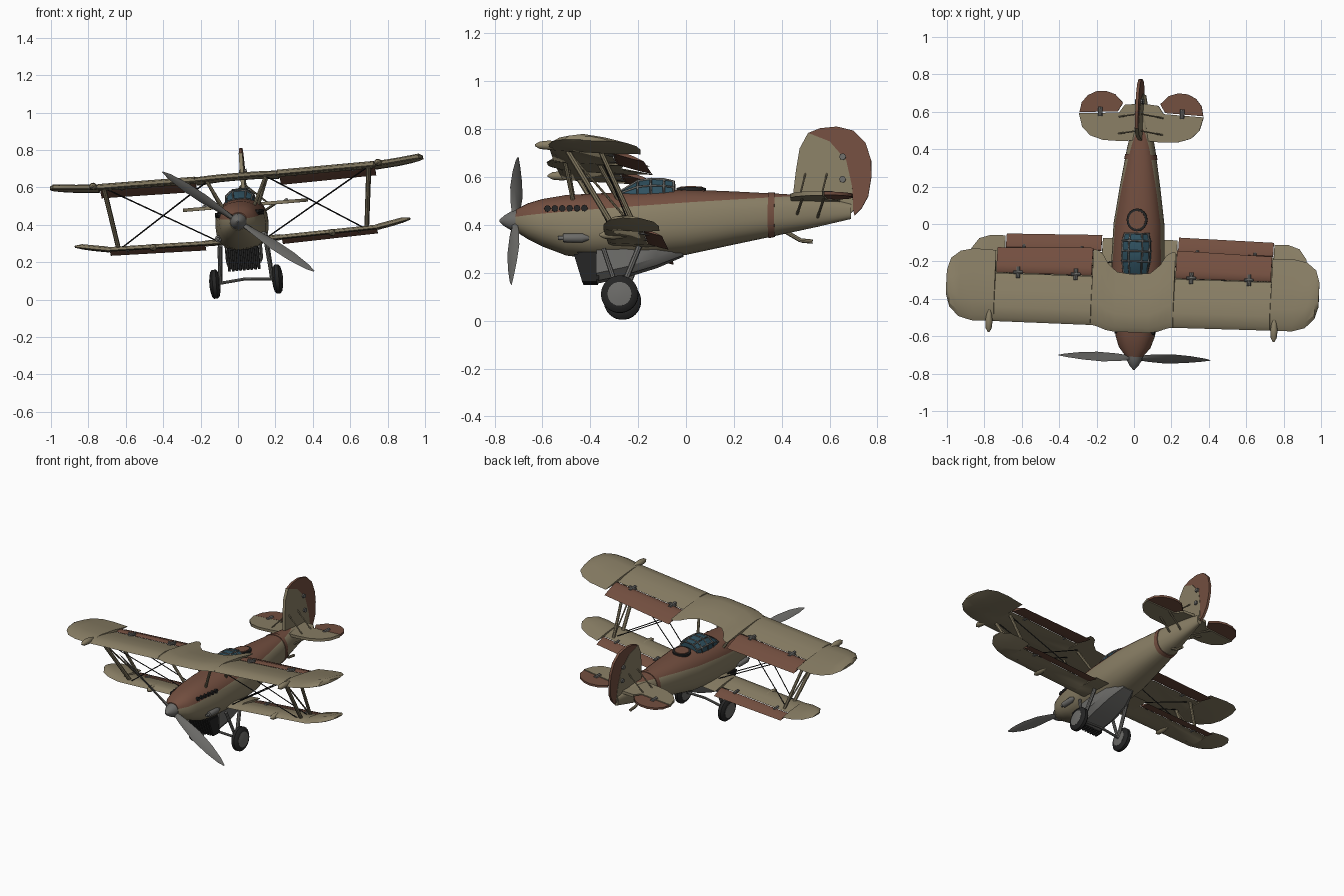
import bpy, bmesh, math
from mathutils import Matrix, Vector

old = bpy.data.objects.get("Cube")
if old:
    bpy.data.objects.remove(old, do_unlink=True)


def material(name, rgb):
    m = bpy.data.materials.new(name)
    m.use_nodes = True
    m.diffuse_color = (*rgb, 1)
    m.node_tree.nodes["Principled BSDF"].inputs["Base Color"].default_value = (*rgb, 1)
    return m


TAN = material("tan paint", (.25, .21, .13))
BROWN = material("brown paint", (.17, .077, .05))
GREY = material("grey metal", (.15, .148, .14))
DARK = material("black rubber", (.018, .018, .018))
GLASS = material("blue glass", (.03, .085, .12))

# The aircraft is banked and yawed a little about its nose
PIVOT = Vector((0, -.75, .42))
POSE = (Matrix.Translation(PIVOT) @ Matrix.Rotation(math.radians(-2), 4, 'Z')
        @ Matrix.Rotation(math.radians(-4.8), 4, 'Y') @ Matrix.Translation(-PIVOT))
parts = []


def finish(name, bm, *mats):
    bmesh.ops.recalc_face_normals(bm, faces=bm.faces)
    mesh = bpy.data.meshes.new(name)
    bm.to_mesh(mesh)
    bm.free()
    for m in mats:
        mesh.materials.append(m)
    ob = bpy.data.objects.new(name, mesh)
    bpy.context.collection.objects.link(ob)
    ob.matrix_world = POSE
    parts.append(ob)
    return ob


def loft_mesh(rings):
    bm = bmesh.new()
    vs = [[bm.verts.new(p) for p in ring] for ring in rings]
    n = len(vs[0])
    for a, b in zip(vs, vs[1:]):
        for i in range(n):
            j = (i + 1) % n
            bm.faces.new((a[i], a[j], b[j], b[i]))
    bm.faces.new(vs[0])
    bm.faces.new(vs[-1])
    return bm


def loft(name, rings, mat):
    return finish(name, loft_mesh(rings), mat)


def lathe(name, centre, axis, profile, mat, n=20):
    """Turned part from (distance along axis, radius) pairs."""
    c, d = Vector(centre), Vector(axis).normalized()
    u = d.orthogonal().normalized()
    v = d.cross(u)
    turn = [math.tau * i / n for i in range(n)]
    return loft(name, [[c + d * h + (u * math.cos(t) + v * math.sin(t)) * r for t in turn]
                       for h, r in profile], mat)


def rod(name, p, q, r, mat, n=8):
    d = Vector(q) - Vector(p)
    return lathe(name, p, d, [(0, r), (d.length, r)], mat, n)


def plate(name, outline, place, thick, mat):
    """Flat panel; place(a, b, h) maps the outline into space."""
    return loft(name, [[place(a, b, h) for a, b in outline] for h in (-thick / 2, thick / 2)], mat)


def wing(name, side, stations, mat, pitch, yref, thick=.028):
    """Aerofoil loft from (x, leading y, trailing y, z) stations."""
    foil = [(0, 0), (.08, .6), (.3, 1), (.65, .7), (1, .1), (.65, -.15), (.3, -.2), (.08, -.2)]
    rings = []
    for x, le, te, z in stations:
        t = min(thick, (te - le) * .12)
        rings.append([(side * x, le + (te - le) * c, z + t * h - pitch * (le + (te - le) * c - yref))
                      for c, h in foil])
    return loft(name, rings, mat)


# Fuselage: (y, top, bottom, half width)
HULL = [(-.71, .465, .372, .045), (-.66, .49, .34, .085), (-.6, .508, .31, .105),
        (-.5, .525, .272, .122), (-.4, .53, .26, .135), (-.2, .54, .258, .142),
        (0, .548, .275, .136), (.2, .54, .318, .108), (.4, .53, .36, .076),
        (.55, .52, .392, .045), (.69, .49, .425, .018)]


def section(y, grow=0.0, n=32):
    for a, b in zip(HULL, HULL[1:]):
        if y <= b[0]:
            break
    f = (y - a[0]) / (b[0] - a[0])
    top, low, w = (a[i] + (b[i] - a[i]) * f for i in (1, 2, 3))
    mid, h = (top + low) / 2, (top - low) / 2 + grow
    pts = []
    for i in range(n):
        c, s = math.cos(math.tau * i / n), math.sin(math.tau * i / n)
        pts.append(((w + grow) * math.copysign(abs(c) ** .85, c), y, mid + h * math.copysign(abs(s) ** .85, s)))
    return pts


bm = loft_mesh([section(s[0]) for s in HULL])
seam, up = Vector((0, -.65, .435)), Vector((0, -.075, 1))
bmesh.ops.bisect_plane(bm, geom=bm.verts[:] + bm.edges[:] + bm.faces[:], plane_co=seam, plane_no=up)
for f in bm.faces:
    f.material_index = int((f.calc_center_median() - seam).dot(up) > 0)
finish("fuselage", bm, TAN, BROWN)
loft("fuselage_band", [section(.345, .004), section(.372, .004)], BROWN)

# Nose and propeller
lathe("spinner", (0, -.78, .417), (0, 1, 0), [(0, .004), (.02, .022), (.05, .04), (.08, .046)], GREY)
for k in range(2):
    a = math.radians(-38 + 180 * k)
    u, v, w = Vector((math.cos(a), 0, math.sin(a))), Vector((-math.sin(a), 0, math.cos(a))), Vector((0, 1, 0))
    rings = []
    for r, chord, t, tw in [(.02, .025, .02, 60), (.1, .05, .014, 52), (.22, .072, .01, 45),
                            (.34, .062, .007, 38), (.44, .034, .004, 32), (.485, .006, .002, 30)]:
        cw, sw = math.cos(math.radians(tw)), math.sin(math.radians(tw))
        ch, th = v * cw + w * sw, w * cw - v * sw
        rings.append([Vector((0, -.715, .417)) + u * r + ch * chord * i / 2 + th * t * j / 2
                      for i, j in ((1, 0), (.4, 1), (-.4, 1), (-1, 0), (-.4, -1), (.4, -1))])
    loft("propeller_blade", rings, GREY)

# Radiator and belly fairing
for i in range(9):
    x = -.08 + .02 * i
    plate("radiator_slat", [(-.465, .27), (-.43, .155), (-.37, .155), (-.37, .27)],
          lambda a, b, h: (x + h, a, b), .012, DARK)
plate("radiator_core", [(-.45, .28), (-.415, .165), (-.36, .165), (-.36, .28)],
      lambda a, b, h: (h, a, b), .165, DARK)
loft("belly_fairing", [[(-w, y, .31), (-w, y, z + .03), (-w * .7, y, z), (w * .7, y, z), (w, y, z + .03), (w, y, .31)]
                       for y, z, w in [(-.37, .16, .092), (-.25, .185, .1), (-.12, .225, .09), (-.01, .27, .05)]], GREY)

# Canopy with its frame, and the rear cockpit rim
rings = [[(-w, y, .515), (-w * .9, y, .515 + (z - .515) * .6), (-w * .45, y, z),
          (w * .45, y, z), (w * .9, y, .515 + (z - .515) * .6), (w, y, .515)]
         for y, z, w in [(-.27, .54, .07), (-.2, .582, .08), (-.145, .59, .082), (-.09, .588, .08), (-.05, .58, .07)]]
loft("canopy_glass", rings, GLASS)
frame = loft("canopy_frame", rings, GREY)
wire = frame.modifiers.new("frame", 'WIREFRAME')
wire.thickness = .01
for name, r, z, mat in (("cockpit_rim", .056, .546, DARK), ("cockpit_cover", .044, .551, BROWN)):
    plate(name, [(r * math.cos(t * .3927), .022 + r * 1.1 * math.sin(t * .3927)) for t in range(16)],
          lambda a, b, h: (a, b, z + h), .016, mat)

# Tail surfaces
rudder_line = [(.7, .46), (.695, .56), (.67, .67), (.6, .75), (.51, .785)]
plate("fin", [(.445, .5), (.46, .63), (.475, .72)] + rudder_line[::-1] + [(.69, .45)],
      lambda a, b, h: (h, a, b), .02, TAN)
plate("rudder", rudder_line + [(.56, .805), (.63, .812), (.7, .795), (.75, .745), (.774, .67),
                               (.775, .6), (.762, .52), (.735, .47), (.705, .44)],
      lambda a, b, h: (h, a, b), .016, BROWN)
rod("tail_skid", (0, .42, .37), (0, .48, .335), .009, TAN)
rod("tail_skid_foot", (0, .48, .335), (0, .53, .33), .009, TAN)
for z in (.59, .685):
    rod("rudder_hinge", (-.02, .655, z), (.02, .655, z), .014, GREY)

# Parts that repeat on both sides
UPPER = [(0, -.58, -.27, .645), (.09, -.58, -.26, .645), (.14, -.572, -.215, .645), (.17, -.56, -.165, .645),
         (.2, -.55, -.145, .645), (.22, -.548, -.145, .645), (.222, -.548, -.287, .645), (.74, -.545, -.287, .649),
         (.742, -.545, -.165, .649), (.86, -.545, -.16, .658), (.93, -.525, -.175, .666),
         (.98, -.475, -.215, .673), (1, -.41, -.28, .676)]
LOWER = [(.05, -.32, -.08, .305), (.2, -.32, -.08, .307), (.202, -.32, -.155, .307), (.72, -.32, -.155, .318),
         (.722, -.32, -.085, .318), (.8, -.315, -.085, .332), (.86, -.29, -.105, .345), (.9, -.23, -.16, .355)]
for s in (-1, 1):
    side = "left_" if s > 0 else "right_"

    def line(name, p, q, r, mat):
        rod(side + name, (s * p[0], p[1], p[2]), (s * q[0], q[1], q[2]), r, mat)

    # Wings, flaps and hinges
    wing(side + "upper_wing", s, UPPER, TAN, .07, -.42)
    wing(side + "lower_wing", s, LOWER, TAN, .05, -.22, .024)
    wing(side + "upper_flap", s, [(.225, -.284, -.135, .637), (.737, -.284, -.15, .641)], BROWN, .3, -.28, .016)
    wing(side + "lower_flap", s, [(.206, -.152, -.065, .304), (.717, -.152, -.075, .315)], BROWN, .3, -.15, .012)
    for x in (.31, .62):
        line("upper_hinge", (x, -.31, .648), (x, -.25, .642), .011, GREY)
        line("upper_hinge_pin", (x - .025, -.28, .648), (x + .025, -.28, .648), .009, GREY)
        line("lower_hinge", (x, -.175, .318), (x, -.13, .312), .009, GREY)
    pod = [(0, .004), (.02, .016), (.06, .02), (.1, .014), (.13, .003)]
    lathe(side + "upper_pod", (s * .765, -.605, .67), (0, 1, 0), pod, TAN, 12)
    lathe(side + "lower_pod", (s * .48, -.345, .318), (0, 1, 0), pod, TAN, 12)

    # Wing struts and bracing wires
    line("front_strut", (.71, -.47, .65), (.665, -.27, .32), .012, TAN)
    line("rear_strut", (.71, -.33, .645), (.665, -.18, .318), .01, TAN)
    line("diagonal_strut", (.71, -.47, .65), (.665, -.18, .318), .005, TAN)
    line("front_cabane_strut", (.16, -.5, .65), (.085, -.47, .5), .009, TAN)
    line("rear_cabane_strut", (.16, -.36, .645), (.1, -.28, .5), .009, TAN)
    for y, yl in ((-.46, -.28), (-.34, -.2)):
        line("landing_wire", (.16, y, .645), (.665, yl, .32), .003, DARK)
        line("flying_wire", (.7, y, .65), (.12, yl, .315), .003, DARK)

    # Exhaust stubs and gun
    for i in range(6):
        y = -.575 + .031 * i
        line("exhaust", (.08, y, .458), (.108 + .0045 * i, y, .46), .014, DARK)
    lathe(side + "gun_fairing", (s * .122, -.53, .335), (0, 1, 0), [(0, .008), (.02, .009), (.022, .018), (.1, .02), (.13, .008)], GREY, 12)

    # Landing gear
    line("gear_front_strut", (.125, -.34, .29), (.14, -.275, .1), .01, GREY)
    line("gear_rear_strut", (.125, -.19, .3), (.14, -.27, .1), .012, GREY)
    line("axle", (0, -.27, .11), (.17, -.27, .095), .008, GREY)
    lathe(side + "tyre", (s * .168, -.27, .095), (1, 0, 0),
          [(-.024, .05), (-.02, .066), (-.01, .078), (.01, .078), (.02, .066), (.024, .05)], DARK, 28)
    lathe(side + "wheel_hub", (s * .168, -.27, .095), (1, 0, 0), [(-.029, .02), (-.025, .05), (.025, .05), (.029, .02)], GREY, 24)

    # Tailplane, elevator and braces
    plate(side + "tailplane", [(0, .45), (.1, .44), (.2, .443), (.27, .465), (.315, .51), (.335, .582),
                               (.12, .592), (.09, .635), (0, .645)], lambda a, b, h: (s * a, b, .505 + h), .018, TAN)
    plate(side + "elevator", [(.332, .588), (.322, .64), (.29, .68), (.245, .702), (.195, .706), (.145, .69),
                              (.1, .645), (.127, .598)], lambda a, b, h: (s * a, b, .505 + h), .014, BROWN)
    line("elevator_hinge", (.22, .57, .512), (.22, .62, .512), .012, GREY)
    for y in (.48, .57):
        line("tail_lower_strut", (.17, y + .015, .505), (.03, y - .02, .425), .006, TAN)
        line("tail_upper_strut", (.12, y, .51), (0, y + .02, .62), .004, TAN)

# Smooth the curved parts, keep edges crisp
bpy.ops.object.select_all(action='DESELECT')
for ob in parts:
    ob.select_set(True)
bpy.context.view_layer.objects.active = parts[0]
bpy.ops.object.shade_smooth_by_angle(angle=math.radians(35))
